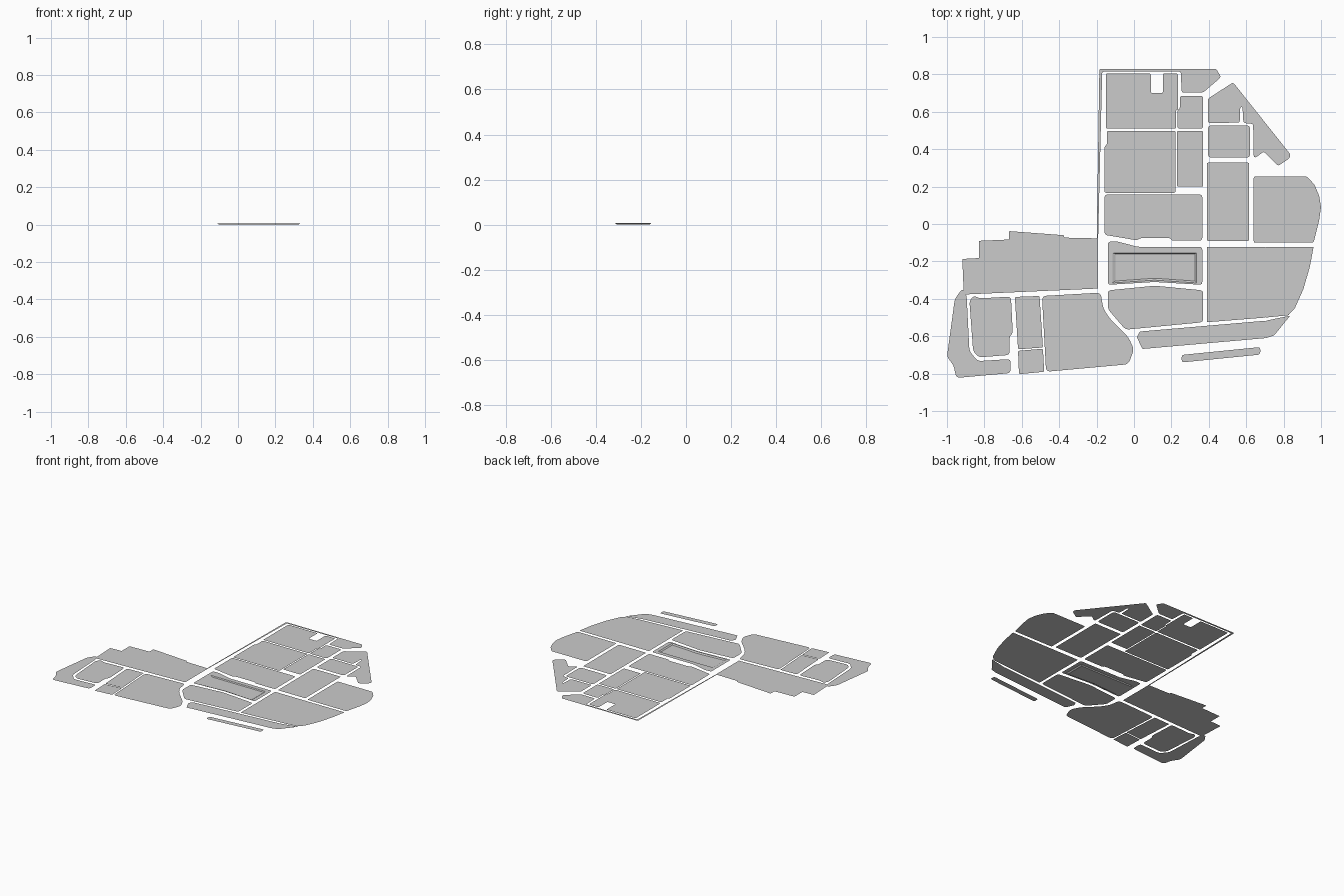
import bpy, bmesh
from mathutils import Vector

Z = 0.007  # level of the plots; the basin floor lies at z = 0


def rounded(pts, r, seg=4):
    """Outline with every corner replaced by a small curve."""
    out, n = [], len(pts)
    for i in range(n):
        a, p, b = (Vector(pts[j % n]) for j in (i - 1, i, i + 1))
        ra, rb = min(r, (a - p).length * 0.45), min(r, (b - p).length * 0.45)
        if r == 0:
            out.append(p)
            continue
        s, e = p + (a - p).normalized() * ra, p + (b - p).normalized() * rb
        for k in range(seg + 1):
            t = k / seg
            out.append(s * (1 - t) ** 2 + p * 2 * t * (1 - t) + e * t * t)
    return out


def finish(name, bm):
    bm.normal_update()
    for f in bm.faces:
        if f.normal.z < 0:
            f.normal_flip()
    me = bpy.data.meshes.new(name)
    bm.to_mesh(me)
    bm.free()
    bpy.context.collection.objects.link(bpy.data.objects.new(name, me))


def loop(bm, pts, z):
    return [bm.verts.new((p[0], p[1], z)) for p in pts]


def plot(name, pts, r=0.014):
    bm = bmesh.new()
    bm.faces.new(loop(bm, rounded(pts, r), Z))
    finish(name, bm)


def rect(name, x0, x1, y0, y1, r=0.014):
    plot(name, [(x0, y0), (x1, y0), (x1, y1), (x0, y1)], r)


def basin_plot(name, outer, rim, floor):
    bm = bmesh.new()
    lo, lr, lf = loop(bm, rounded(outer, 0.015), Z), loop(bm, rim, Z), loop(bm, floor, 0)
    edges = [bm.edges.new((l[i - 1], l[i])) for l in (lo, lr) for i in range(len(l))]
    bmesh.ops.triangle_fill(bm, edges=edges, use_beauty=True, normal=(0, 0, 1))
    for i in range(len(lr)):
        bm.faces.new((lr[i - 1], lr[i], lf[i], lf[i - 1]))
    bm.faces.new(lf)
    finish(name, bm)


# North quarter: boundary strip and the plots it encloses
plot("north_boundary_strip", [(-.2, -.13), (-.185, .83), (.44, .83), (.465, .785), (.37, .703),
                              (.255, .703), (.25, .815), (-.17, .815), (-.193, -.13)], 0.012)
plot("north_notched_plot", [(-.15, .805), (.09, .805), (.09, .7), (.155, .7), (.155, .805), (.235, .805),
                            (.235, .61), (.225, .61), (.225, .51), (-.15, .51)], 0.01)
plot("north_large_plot", [(-.145, .497), (.222, .497), (.222, .167), (-.157, .167),
                          (-.157, .415), (-.145, .425)], 0.008)
plot("north_small_plot", [(.245, .685), (.37, .685), (.37, .51), (.232, .51), (.232, .61), (.245, .615)])
rect("north_narrow_plot", .23, .37, .2, .497, 0.008)
plot("middle_plot", [(-.157, .157), (.365, .157), (.365, -.088), (.2, -.088), (.195, -.075),
                     (.035, -.075), (.015, -.087), (-.157, -.058)])

# North-east plots
plot("triangular_plot", [(.395, .67), (.53, .757), (.838, .37), (.83, .35), (.77, .31), (.695, .388),
                         (.65, .355), (.64, .36), (.637, .535), (.585, .54), (.58, .625), (.568, .625),
                         (.565, .542), (.395, .54)], 0.012)
rect("east_small_plot", .395, .62, .355, .527, 0.02)
rect("east_tall_plot", .39, .615, -.09, .328, 0.008)
plot("east_curved_plot", [(.64, .254), (.925, .254), (.965, .21), (.99, .15), (1, .09), (.99, .02),
                          (.96, -.1), (.64, -.1)], 0.01)

# South-east plots, with the sunken basin
basin_plot("basin_plot",
           [(-.14, -.325), (-.14, -.095), (-.095, -.092), (.02, -.122), (.365, -.122), (.365, -.325), (.11, -.31)],
           [(-.115, -.155), (-.115, -.315), (.11, -.3), (.335, -.315), (.335, -.155)],
           [(-.1, -.16), (-.1, -.305), (.11, -.29), (.325, -.305), (.325, -.16)])
plot("south_plot", [(-.14, -.355), (.11, -.33), (.37, -.355), (.37, -.525), (-.045, -.565), (-.14, -.455)], 0.02)
plot("south_east_plot", [(.39, -.122), (.705, -.122), (.705, -.5), (.39, -.525)], 0.006)
plot("south_east_curved_plot", [(.705, -.122), (.96, -.122), (.94, -.23), (.905, -.35), (.86, -.45),
                                (.825, -.488), (.705, -.5)], 0.004)
plot("south_strip", [(.015, -.605), (.03, -.575), (.705, -.517), (.705, -.61), (.045, -.668)], 0.008)
plot("south_strip_end", [(.705, -.517), (.835, -.49), (.75, -.595), (.705, -.61)], 0.006)
plot("south_outer_strip", [(.255, -.7), (.675, -.658), (.675, -.698), (.255, -.74)])

# West quarter
plot("west_stepped_plot", [(-.918, -.187), (-.828, -.182), (-.828, -.09), (-.668, -.083), (-.668, -.038),
                           (-.375, -.06), (-.372, -.073), (-.192, -.077), (-.192, -.345), (-.91, -.377)], 0.004)
plot("west_boundary_plot", [(-.917, -.345), (-.895, -.38), (-.88, -.68), (-.835, -.733), (-.66, -.722),
                            (-.66, -.797), (-.95, -.823), (-.965, -.755), (-1, -.71), (-.958, -.4)], 0.02)
plot("west_inner_plot", [(-.88, -.41), (-.855, -.383), (-.825, -.398), (-.658, -.388), (-.648, -.585),
                         (-.665, -.6), (-.665, -.7), (-.83, -.713), (-.86, -.68)], 0.02)
plot("west_narrow_plot", [(-.637, -.39), (-.505, -.385), (-.487, -.66), (-.62, -.67)], 0.008)
plot("west_small_plot", [(-.62, -.678), (-.487, -.667), (-.48, -.79), (-.615, -.803)], 0.008)
plot("west_large_plot", [(-.492, -.385), (-.178, -.367), (-.165, -.45), (-.13, -.505), (-.03, -.605),
                         (0, -.67), (-.03, -.75), (-.47, -.79)], 0.025)
